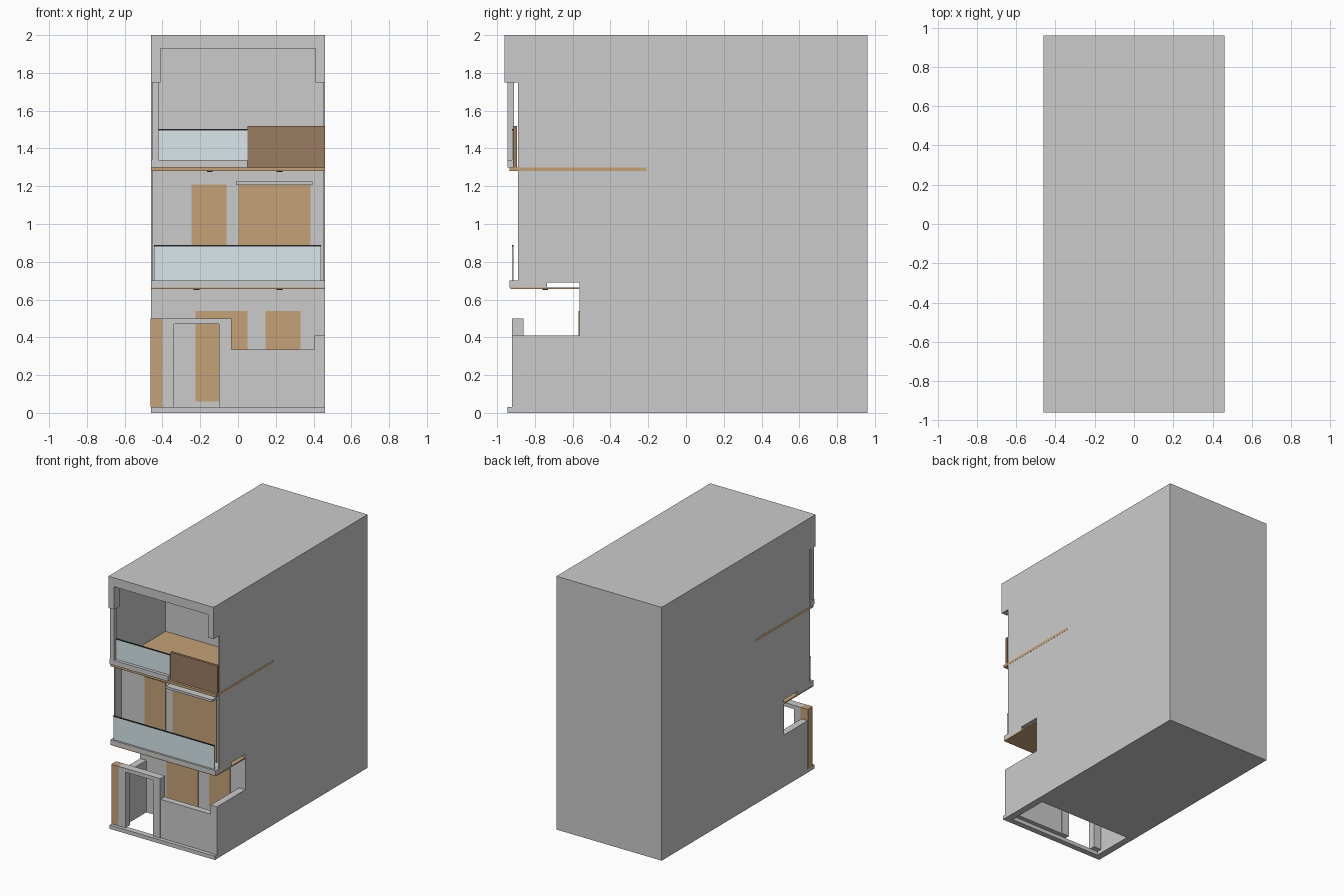
import bpy, bmesh

if "Cube" in bpy.data.objects:
    bpy.data.objects.remove(bpy.data.objects["Cube"])

def mat(name, col):
    m = bpy.data.materials.new(name)
    m.diffuse_color = col
    m.use_nodes = True
    m.node_tree.nodes["Principled BSDF"].inputs["Base Color"].default_value = m.diffuse_color
    return m

WOOD = mat("wood", (0.56, 0.36, 0.19, 1))
DARK_WOOD = mat("dark_wood", (0.33, 0.20, 0.12, 1))
GLASS = mat("glass", (0.70, 0.80, 0.83, 1))
METAL = mat("dark_metal", (0.04, 0.04, 0.05, 1))

def finish(name, bm, material=None):
    bmesh.ops.recalc_face_normals(bm, faces=bm.faces)
    me = bpy.data.meshes.new(name)
    bm.to_mesh(me)
    bm.free()
    ob = bpy.data.objects.new(name, me)
    bpy.context.collection.objects.link(ob)
    if material:
        me.materials.append(material)
    return ob

def prism(name, pts, axis, a, b, material=None):
    """Extrude a 2D profile along x (points are y,z) or y (points are x,z)."""
    bm = bmesh.new()
    f = bm.faces.new([bm.verts.new((a, p, q) if axis == 'x' else (p, a, q)) for p, q in pts])
    ext = bmesh.ops.extrude_face_region(bm, geom=[f])
    vs = [g for g in ext["geom"] if isinstance(g, bmesh.types.BMVert)]
    bmesh.ops.translate(bm, verts=vs, vec=(b - a, 0, 0) if axis == 'x' else (0, b - a, 0))
    return finish(name, bm, material)

def box(name, x0, x1, y0, y1, z0, z1, material=None):
    return prism(name, [(x0, z0), (x1, z0), (x1, z1), (x0, z1)], 'y', y0, y1, material)

def cut(ob, *dims):
    c = box("cutter", *dims)
    c.hide_render = True
    m = ob.modifiers.new("cut", 'BOOLEAN')
    m.operation, m.solver, m.object = 'DIFFERENCE', 'EXACT', c
    bpy.context.view_layer.objects.active = ob
    bpy.ops.object.modifier_apply(modifier=m.name)
    bpy.data.objects.remove(c)

# Main building: stepped side profile, then hollow recesses on each storey
body = prism("building_body", [
    (-.92, 0), (.96, 0), (.96, 2), (-.96, 2), (-.96, 1.75), (-.89, 1.75),
    (-.89, .69), (-.565, .69), (-.565, .41), (-.92, .41)], 'x', -.46, .46)
cut(body, -.405, .405, -1.1, -.565, -.1, .5)       # courtyard
cut(body, -.45, .45, -1.1, -.81, .70, 1.292)       # middle balcony
cut(body, -.45, .45, -.89, -.26, 1.288, 1.93)      # top terrace
cut(body, -.41, .41, -1.1, -.88, 1.6, 1.93)        # roof frame opening

# Ground floor: threshold, gate frame, low wall
box("threshold", -.46, .46, -.945, -.90, 0, .03)
prism("gate_frame", [(-.40, .03), (-.34, .03), (-.34, .47), (-.10, .47), (-.10, .03),
                     (-.035, .03), (-.035, .50), (-.40, .50)], 'y', -.92, -.86)
box("gate_side_panel", -.462, -.40, -.921, -.86, .03, .50, WOOD)
box("low_front_wall", -.035, .405, -.915, -.865, .03, .335)
box("entrance_door", -.225, .05, -.57, -.56, .06, .54, WOOD)
box("ground_window", .145, .33, -.57, -.56, .20, .54, WOOD)

# Middle balcony: slab, timber soffit, railing, doors, canopy
box("balcony_slab", -.46, .46, -.935, -.735, .665, .70)
box("balcony_soffit", -.461, .461, -.93, -.565, .655, .665, WOOD)
box("balcony_glass", -.445, .44, -.92, -.914, .70, .88, GLASS)
box("balcony_rail", -.445, .44, -.921, -.913, .88, .888, METAL)
box("balcony_door_small", -.245, -.06, -.816, -.805, .70, 1.21, WOOD)
box("balcony_door_large", 0, .385, -.816, -.805, .70, 1.21, WOOD)
box("door_canopy", -.01, .395, -.89, -.81, 1.207, 1.225)

# Top terrace: timber deck, kerb, railing, screen, column
box("terrace_deck", -.461, .461, -.935, -.21, 1.28, 1.30, WOOD)
box("terrace_kerb", -.46, .05, -.945, -.895, 1.30, 1.34)
box("terrace_glass", -.42, .05, -.92, -.914, 1.34, 1.495, GLASS)
box("terrace_rail", -.42, .05, -.921, -.913, 1.495, 1.503, METAL)
box("terrace_screen", .05, .461, -.915, -.895, 1.30, 1.52, DARK_WOOD)
box("terrace_column", -.455, -.42, -.945, -.91, 1.34, 1.75)

# Small round downlights under the two soffits
for x, y, z in ((-.22, -.745, .653), (.22, -.745, .653), (-.15, -.86, 1.277), (.22, -.86, 1.277)):
    bpy.ops.mesh.primitive_cylinder_add(vertices=16, radius=.015, depth=.006, location=(x, y, z))
    lamp = bpy.context.object
    lamp.name = "downlight"
    lamp.data.materials.append(METAL)
